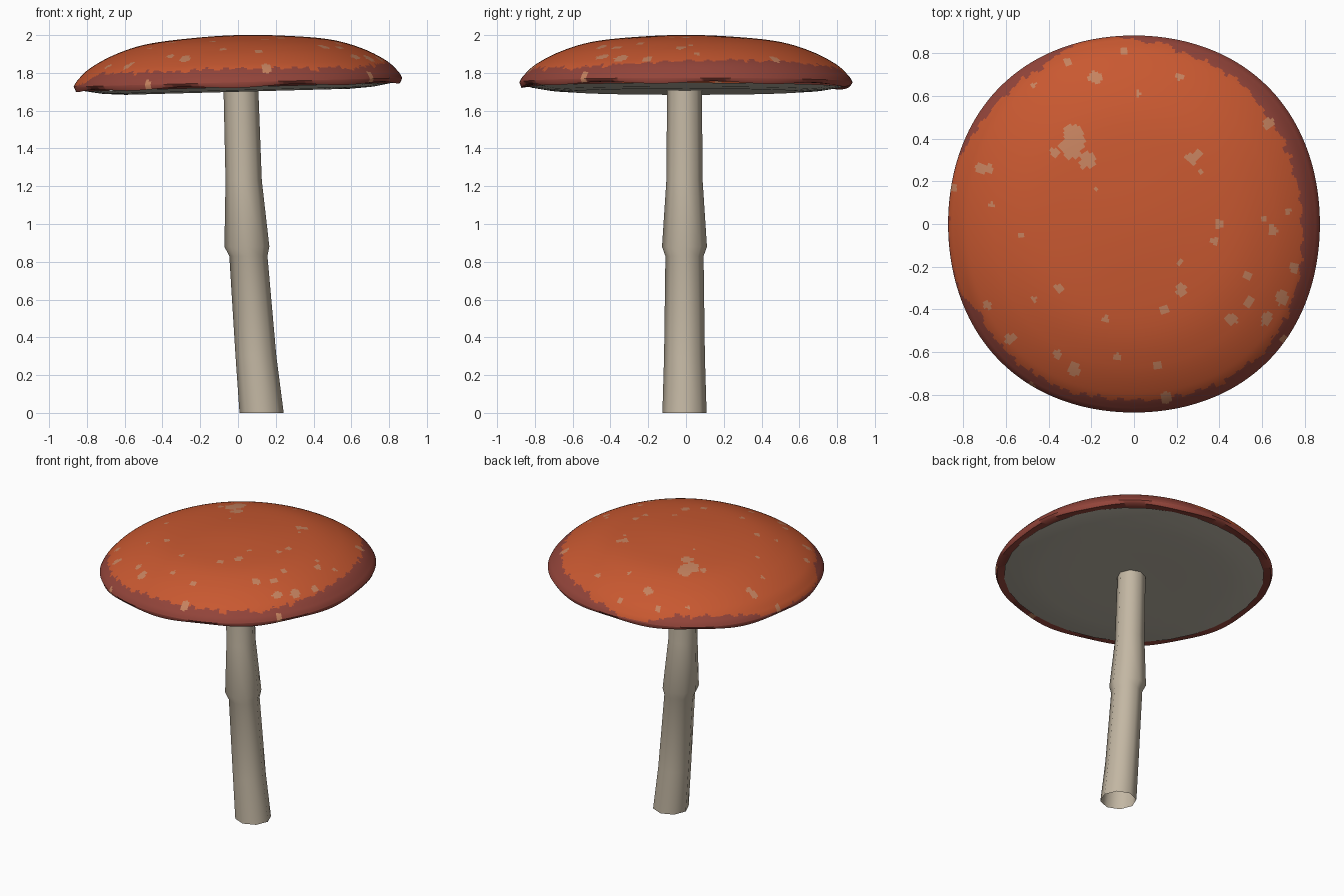
import bpy, bmesh, math
from mathutils import Vector, noise

if "Cube" in bpy.data.objects:
    bpy.data.objects.remove(bpy.data.objects["Cube"])


def material(name, rgb):
    m = bpy.data.materials.new(name)
    m.diffuse_color = (*rgb, 1)
    m.use_nodes = True
    m.node_tree.nodes["Principled BSDF"].inputs["Base Color"].default_value = m.diffuse_color
    return m


ORANGE = material("orange_cap", (0.578, 0.098, 0.030))
MAROON = material("maroon_rim", (0.290, 0.058, 0.042))
TAN = material("tan_spot", (0.558, 0.223, 0.114))
CREAM = material("cream_stem", (0.546, 0.474, 0.367))
GREY = material("grey_gills", (0.500, 0.465, 0.385))


def catmull(pts, steps):
    """Smooth curve through the profile points."""
    out = []
    ext = [(-pts[1][0], pts[1][1])] + pts + [pts[-1]]
    for i in range(1, len(ext) - 2):
        p0, p1, p2, p3 = [Vector(p) for p in ext[i - 1:i + 3]]
        for k in range(steps):
            t = k / steps
            out.append(0.5 * (2 * p1 + (p2 - p0) * t + (2 * p0 - 5 * p1 + 4 * p2 - p3) * t * t
                              + (3 * p1 - p0 - 3 * p2 + p3) * t ** 3))
    return out + [Vector(pts[-1])]


def loft(name, rings, mats, angle, colour=None):
    """Join rings of points with quads; a one-point ring makes a fan."""
    bm = bmesh.new()
    rows = [[bm.verts.new(p) for p in r] for r in rings]
    for a, b in zip(rows, rows[1:]):
        n = len(b)
        for i in range(n):
            j = (i + 1) % n
            if len(a) == 1:
                f = bm.faces.new((a[0], b[i], b[j]))
            else:
                f = bm.faces.new((a[i], b[i], b[j], a[j]))
            if colour:
                f.material_index = colour(f.calc_center_median())
    me = bpy.data.meshes.new(name)
    bm.to_mesh(me)
    bm.free()
    for m in mats:
        me.materials.append(m)
    ob = bpy.data.objects.new(name, me)
    bpy.context.collection.objects.link(ob)
    bpy.context.view_layer.objects.active = ob
    ob.select_set(True)
    bpy.ops.object.shade_smooth_by_angle(angle=math.radians(angle))
    ob.select_set(False)
    return ob


def disc_ring(r, z, n, wave=0.0):
    """One slightly squarish, tilted ring of the cap."""
    if r < 1e-6:
        return [(0, 0, z)]
    ring = []
    for i in range(n):
        a = 2 * math.pi * i / n
        k = r * (1 + 0.012 * (1 - math.cos(4 * a)) * (r / 0.877))
        x, y = k * math.cos(a) * 0.992, k * math.sin(a) * 1.006
        ring.append((x, y, z + 0.027 * x + wave * math.sin(9 * a)))
    return ring


# Spots on the cap: x, y, radius
SPOTS = [(-.28, .42, .05), (-.29, .36, .055), (-.22, .30, .04), (-.37, .335, .022),
         (-.18, .68, .032), (-.72, .26, .026), (-.68, .26, .022), (-.67, .09, .015),
         (-.53, -.05, .013), (-.35, -.30, .022), (-.47, -.35, .016), (-.13, -.45, .018),
         (-.28, -.68, .03), (-.36, -.61, .02), (-.58, -.54, .028), (-.69, -.38, .02),
         (-.08, -.62, .018), (.11, -.66, .02), (.15, -.40, .026), (.22, -.31, .028),
         (.21, -.18, .019), (.38, -.08, .02), (.395, 0, .02), (.53, -.24, .02),
         (.54, -.36, .024), (.46, -.45, .03), (.62, -.44, .03), (.69, -.34, .034),
         (.75, -.20, .025), (.65, -.03, .025), (.61, .02, .015), (.26, .30, .026),
         (.30, .33, .02), (.63, .47, .028), (.02, .61, .018), (-.31, .76, .018),
         (.72, .06, .016), (-.85, .17, .02), (-.49, -.76, .025), (.15, -.81, .025),
         (.31, .24, .014), (.22, .69, .016), (-.47, .65, .014), (-.05, .81, .02),
         (.70, -.54, .02), (-.17, .16, .01)]
# Inner edge of the maroon band, every 15 degrees
BAND = [.785, .79, .80, .815, .83, .835, .865, .90, .85, .85,
        .86, .89, .875, .885, .84, .84, .84, .83, .825, .83, .845, .85, .83, .805]


def cap_colour(c):
    r = math.hypot(c.x, c.y)
    n1 = noise.noise(Vector((c.x * 22, c.y * 22, 3)))
    n2 = noise.noise(Vector((c.x * 45, c.y * 45, 8)))
    wob = 0.012 * n1
    for x, y, s in SPOTS:
        if math.hypot(c.x - x, c.y - y) < s + wob * s / 0.025:
            return 2
    t = math.degrees(math.atan2(c.y, c.x)) % 360 / 15
    i = int(t) % 24
    edge = BAND[i] + (BAND[(i + 1) % 24] - BAND[i]) * (t - int(t))
    if c.z < 1.757 + 0.027 * c.x or r > edge + 0.025 * n1 + 0.012 * n2:
        return 1
    return 0


# Cap: domed top with a rolled rim
top = catmull([(0, 2), (.25, 1.99), (.49, 1.964), (.66, 1.913), (.79, 1.845),
               (.855, 1.785), (.877, 1.75)], 13)
rings = [disc_ring(p.x, p.y, 320) for p in top]
rings += [disc_ring(.866, 1.727, 320, .006), disc_ring(.80, 1.735, 320)]
cap = loft("cap", rings, [ORANGE, MAROON, TAN], 60, cap_colour)

# Gills: shallow bulging underside
gill_profile = [(.825, 1.726), (.72, 1.708), (.6, 1.70), (.3, 1.703), (0, 1.706)]
gills = loft("gills", [disc_ring(r, z, 32) for r, z in reversed(gill_profile)], [GREY], 40)
gills.data.flip_normals()

# Stem: bent eight-sided tube with a swollen collar, open below
STEM = [(0, .125, .117), (.3, .095, .108), (.83, .055, .101), (.88, .047, .119),
        (1.23, .03, .096), (1.73, .015, .092)]
stem = loft("stem", [[(x + r * math.cos(i * math.pi / 4), -.008 + r * math.sin(i * math.pi / 4), z)
                      for i in range(8)] for z, x, r in reversed(STEM)], [CREAM], 60)
